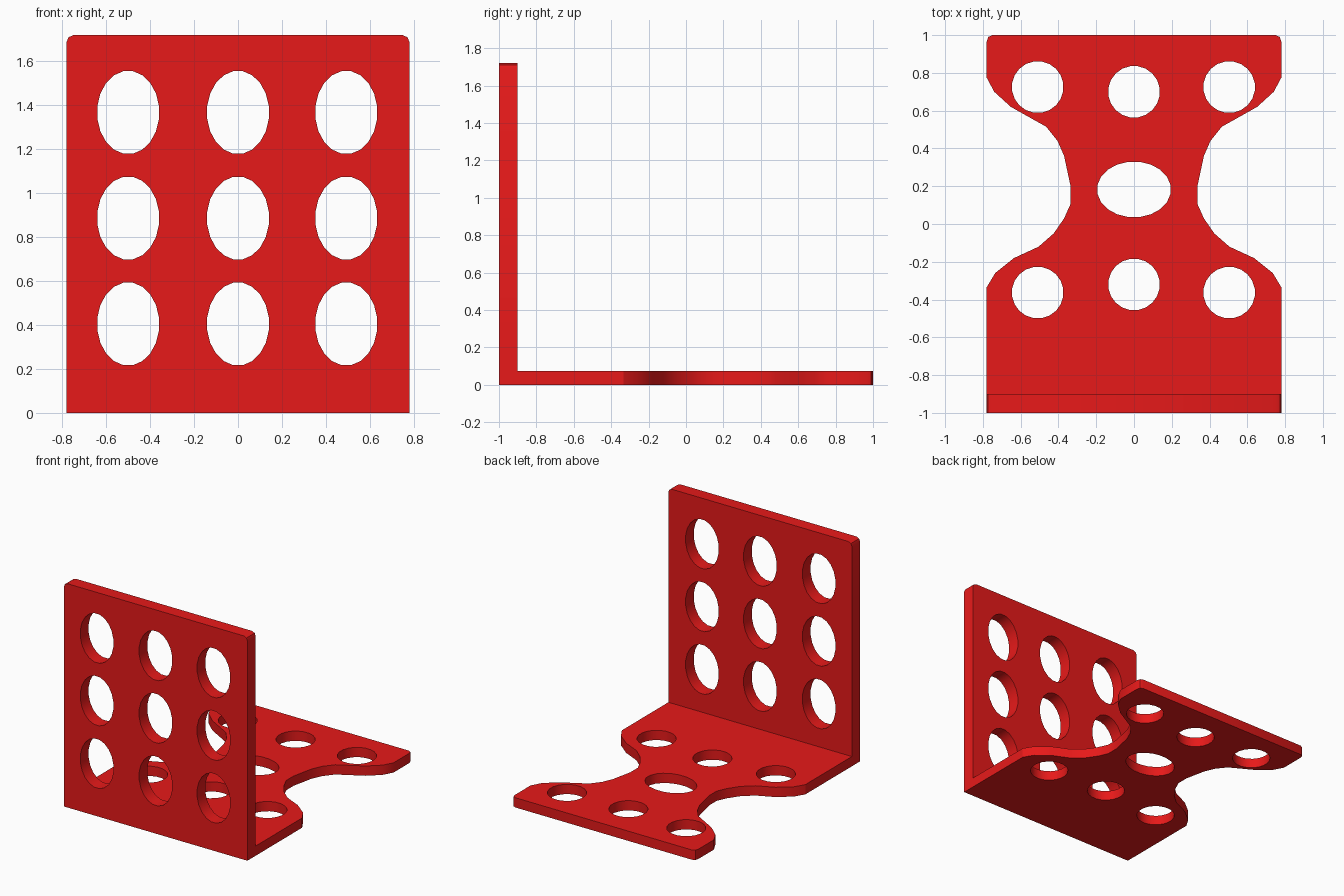
import bpy, bmesh
from math import pi, sin, cos, radians

if "Cube" in bpy.data.objects:
    bpy.data.objects.remove(bpy.data.objects["Cube"])

red = bpy.data.materials.new("red_paint")
red.diffuse_color = (0.8, 0.01, 0.01, 1)
red.use_nodes = True
red.node_tree.nodes["Principled BSDF"].inputs["Base Color"].default_value = red.diffuse_color


def ellipse(cx, cy, rx, ry, n=20):
    return [(cx + rx * cos((i + 0.5) * 2 * pi / n),
             cy + ry * sin((i + 0.5) * 2 * pi / n)) for i in range(n)]


def mirrored(right):
    """Close a right-hand half outline with its mirror image."""
    return right + [(-x, y) for x, y in reversed(right)]


def plate(name, loops, thickness, location, rotation=(0, 0, 0)):
    """Filled outline with holes, extruded to a welded mesh."""
    curve = bpy.data.curves.new(name, 'CURVE')
    curve.dimensions = '2D'
    curve.fill_mode = 'BOTH'
    curve.extrude = thickness / 2
    for pts in loops:
        s = curve.splines.new('POLY')
        s.points.add(len(pts) - 1)
        for p, (x, y) in zip(s.points, pts):
            p.co = (x, y, 0, 1)
        s.use_cyclic_u = True
    ob = bpy.data.objects.new(name, curve)
    bpy.context.collection.objects.link(ob)
    ob.location, ob.rotation_euler = location, rotation
    bpy.ops.object.select_all(action='DESELECT')
    ob.select_set(True)
    bpy.context.view_layer.objects.active = ob
    bpy.ops.object.convert(target='MESH')
    ob = bpy.context.object
    bm = bmesh.new()
    bm.from_mesh(ob.data)
    bmesh.ops.remove_doubles(bm, verts=bm.verts, dist=1e-4)
    bmesh.ops.recalc_face_normals(bm, faces=bm.faces)
    bm.to_mesh(ob.data)
    bm.free()
    ob.data.materials.clear()
    ob.data.materials.append(red)
    bpy.ops.object.shade_smooth_by_angle(angle=radians(30))
    return ob


# Upright plate with a 3 x 3 grid of oval holes
upright = [mirrored([(0.78, 0), (0.78, 1.69), (0.772, 1.71), (0.75, 1.72)])]
upright += [ellipse(x, z, 0.142, 0.19)
            for x in (-0.5, 0, 0.493) for z in (0.405, 0.887, 1.368)]
plate("upright_plate", upright, 0.1, (0, -0.95, 0), (pi / 2, 0, 0))

# Waisted base plate with seven holes, butted against the upright
base = [mirrored([
    (0.78, -0.9), (0.78, -0.335), (0.735, -0.26), (0.635, -0.18),
    (0.505, -0.12), (0.425, -0.05), (0.37, 0.03), (0.335, 0.108),
    (0.335, 0.197), (0.37, 0.36), (0.405, 0.44), (0.465, 0.515),
    (0.652, 0.62), (0.74, 0.70), (0.78, 0.775), (0.78, 0.965),
    (0.772, 0.99), (0.75, 1.0)])]
for side_y, mid_y in ((0.725, 0.70), (-0.363, -0.32)):
    base += [ellipse(x, side_y, 0.137, 0.137) for x in (-0.51, 0.504)]
    base.append(ellipse(0, mid_y, 0.137, 0.137))
base.append(ellipse(0, 0.183, 0.196, 0.148))
base_ob = plate("base_plate", base, 0.075, (0, 0, 0.0375))

# Remove the hidden end face at the joint
bm = bmesh.new()
bm.from_mesh(base_ob.data)
hidden = [f for f in bm.faces if all(v.co.y < -0.899 for v in f.verts)]
bmesh.ops.delete(bm, geom=hidden, context='FACES_ONLY')
bm.to_mesh(base_ob.data)
bm.free()
